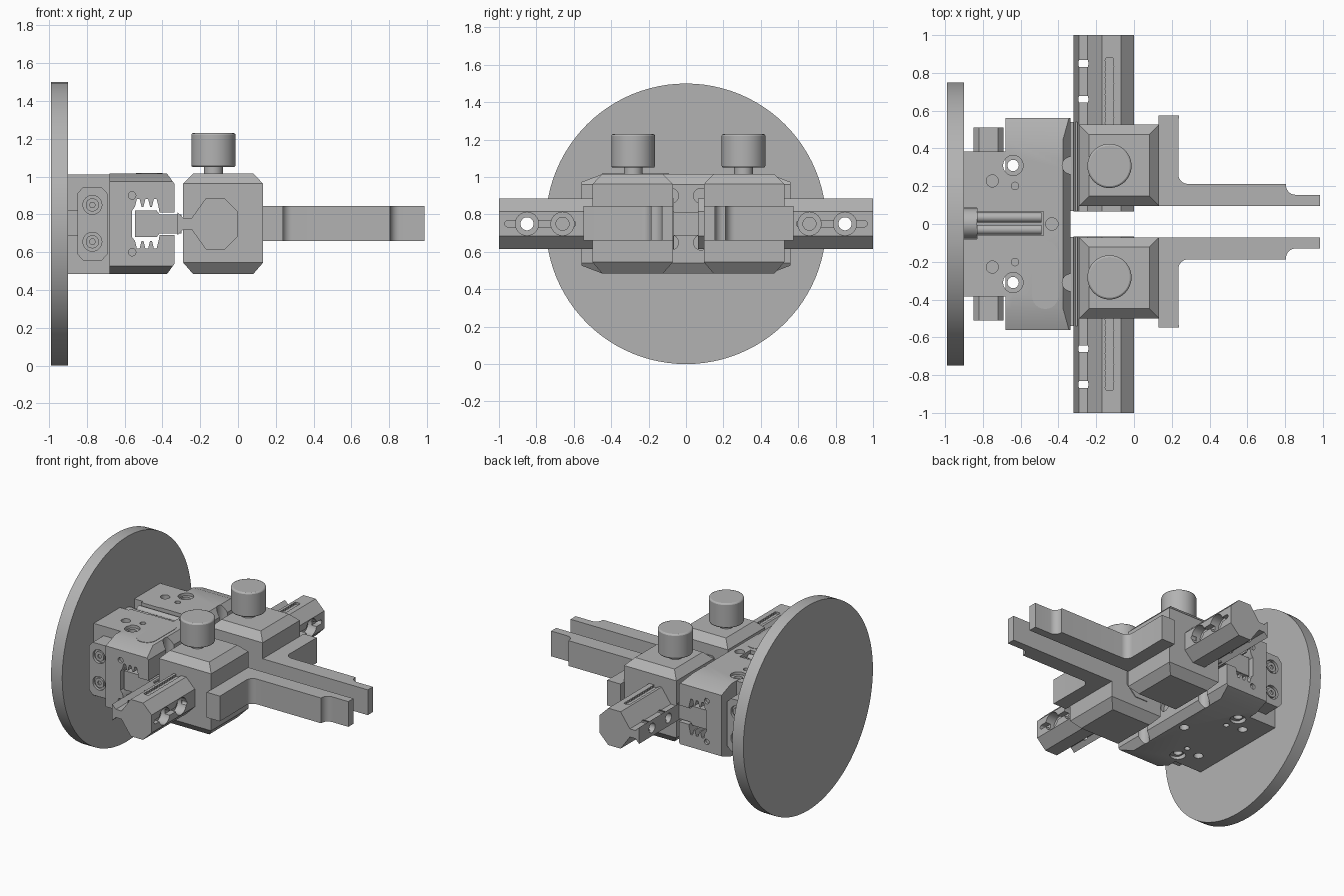
import bpy, bmesh, math
from mathutils import Vector

if "Cube" in bpy.data.objects:
    bpy.data.objects.remove(bpy.data.objects["Cube"])

grey = bpy.data.materials.new("machined grey")
grey.use_nodes = True
colour = (0.45, 0.45, 0.45, 1)
grey.diffuse_color = colour
grey.node_tree.nodes["Principled BSDF"].inputs["Base Color"].default_value = colour

MID = 0.75   # height of the gripper axis


def finish(name, bm):
    bmesh.ops.recalc_face_normals(bm, faces=bm.faces)
    mesh = bpy.data.meshes.new(name)
    bm.to_mesh(mesh)
    bm.free()
    mesh.materials.append(grey)
    ob = bpy.data.objects.new(name, mesh)
    bpy.context.collection.objects.link(ob)
    return ob


def prism(name, pts, axis, a, b):
    """Extrude a 2D outline along an axis from a to b."""
    place = {"x": lambda p, t: (t, p[0], p[1]),
             "y": lambda p, t: (p[0], t, p[1]),
             "z": lambda p, t: (p[0], p[1], t)}[axis]
    bm = bmesh.new()
    face = bm.faces.new([bm.verts.new(place(p, a)) for p in pts])
    ext = bmesh.ops.extrude_face_region(bm, geom=[face])["geom"]
    shift = Vector(place((0, 0), b - a))
    bmesh.ops.translate(bm, vec=shift, verts=[v for v in ext if isinstance(v, bmesh.types.BMVert)])
    return finish(name, bm)


def box(name, x, y, z):
    return prism(name, [(x[0], y[0]), (x[1], y[0]), (x[1], y[1]), (x[0], y[1])], "z", *z)


def cyl(name, centre, r, axis, a, b, n=32):
    pts = [(centre[0] + r * math.cos(math.tau * i / n),
            centre[1] + r * math.sin(math.tau * i / n)) for i in range(n)]
    return prism(name, pts, axis, a, b)


def stadium(u, v0, v1, r, n=12):
    """Rounded slot outline running along the second coordinate."""
    arc = [math.pi * i / n for i in range(n + 1)]
    return ([(u + r * math.cos(t), v1 - r + r * math.sin(t)) for t in arc]
            + [(u - r * math.cos(t), v0 + r - r * math.sin(t)) for t in arc])


def combine(target, tools, operation="DIFFERENCE"):
    for tool in tools:
        mod = target.modifiers.new("cut", "BOOLEAN")
        mod.operation, mod.object, mod.solver = operation, tool, "EXACT"
        bpy.context.view_layer.objects.active = target
        bpy.ops.object.modifier_apply(modifier=mod.name)
        bpy.data.objects.remove(tool)
    return target


def mirrored(half):
    """Complete an outline by reflecting it about the axis height."""
    return half + [(x, 2 * MID - z) for x, z in reversed(half)]


# Round mounting flange
cyl("mounting_flange", (0, MID), 0.75, "x", -0.99, -0.9, 96)

# Gripper base with cable slot
base = box("gripper_base", (-0.9, -0.68), (-0.385, 0.385), (0.485, 1.012))
combine(base, [box("cut", (-0.91, -0.83), (-0.08, 0.085), (0.85, 1.1)),
               box("cut", (-0.84, -0.6), (-0.06, 0.065), (0.93, 1.1)),
               box("cut", (-0.91, -0.85), (-0.5, -0.3), (0.69, 0.82)),
               box("cut", (-0.91, -0.85), (0.3, 0.5), (0.69, 0.82))])
cyl("rear_connector", (0.0025, 0.9), 0.08, "x", -0.9, -0.83)
for s, y in enumerate((-0.03, 0.035)):
    cyl(f"cable_plug_{s}", (y, 0.975), 0.026, "x", -0.83, -0.49, 20)

# Jaw housing with chamfered ends and front edges
housing = prism("jaw_housing", mirrored([(-0.68, 1.015), (-0.375, 1.015), (-0.335, 0.96)]), "y", -0.56, 0.56)
ends = mirrored([(-0.56, 0.973), (-0.45, 1.015), (0.45, 1.015), (0.56, 0.973)])
combine(housing, [prism("cut", ends, "x", -0.7, -0.3)], "INTERSECT")

# Toothed guide channel through the housing
teeth = [(-0.56, 0.82)]
for i in range(3):
    x = -0.545 + i * 0.045
    teeth += [(x, 0.84), (x + 0.01, 0.88), (x + 0.025, 0.88), (x + 0.035, 0.84)]
channel = mirrored(teeth + [(-0.415, 0.81), (-0.3, 0.81)])
cutters = [prism("cut", channel, "y", -0.7, 0.7),
           box("cut", (-0.69, -0.48), (-0.06, 0.065), (0.93, 1.1))]
for z in (0.64, 0.86):
    for y in (-0.6, 0.54):
        cyl_z = z + (0.04 if z > MID else -0.04)
        cutters.append(cyl("cut", (-0.56, cyl_z), 0.02, "y", y, y + 0.06, 16))
for z in (0.97, 0.47):
    cutters.append(cyl("cut", (-0.435, 0), 0.033, "z", z, z + 0.06, 24))
for y in (-0.31, 0.31):
    cutters.append(cyl("cut", (-0.335, y), 0.045, "z", 0.4, 1.1, 24))
    cutters.append(cyl("cut", (-0.64, y), 0.03, "z", 0.4, 1.1, 24))
    for z in (0.995, 0.465):
        cutters.append(cyl("cut", (-0.64, y), 0.053, "z", z, z + 0.04))
    for z in (0.965, 0.465):
        cutters.append(cyl("cut", (-0.63, y * 0.65), 0.02, "z", z, z + 0.07, 16))
for y in (-0.08, 0.08):
    for z in (0.65, 0.9):
        cutters.append(cyl("cut", (y, z), 0.04, "x", -0.36, -0.3, 24))
combine(housing, cutters)
combine(base, [cyl("cut", (-0.75, y), 0.032, "z", z, z + 0.07, 24)
               for y in (-0.228, 0.228) for z in (0.965, 0.465)]
        + [cyl("cut", (-0.64, y), 0.053, "z", 0.4, 1.1) for y in (-0.31, 0.31)])
prism("label_plate", stadium(-0.47, -0.45, -0.09, 0.07), "z", 1.01, 1.018)

# Sensor brackets on both sides of the base
outline = mirrored([(-0.85, 0.91), (-0.82, 0.943), (-0.72, 0.943), (-0.69, 0.91)])
for side, s in (("right", -1), ("left", 1)):
    bracket = prism(f"{side}_bracket", outline, "y", s * 0.38, s * 0.51)
    combine(bracket, [cyl("cut", (-0.77, z), 0.05, "y", s * 0.49, s * 0.53) for z in (0.655, 0.85)])
    for z in (0.655, 0.85):
        screw = cyl(f"{side}_bracket_screw", (-0.77, z), 0.035, "y", s * 0.48, s * 0.505, 24)
        combine(screw, [cyl("cut", (-0.77, z), 0.016, "y", s * 0.495, s * 0.52, 6)])

rail_half = [(-0.32, 0.81), (-0.29, 0.78), (-0.245, 0.78), (-0.17, 0.885), (-0.07, 0.885), (0, 0.815)]


def jaw(side, s):
    """One jaw: carrier, rail, clamp block, knob and finger."""
    off = 0.0125

    def span(a, b):
        return sorted((s * a, s * b))

    # Carrier running in the housing
    carrier = [(-0.545, 0.82), (-0.43, 0.82), (-0.415, 0.8), (-0.3, 0.8)]
    prism(f"{side}_carrier", mirrored(carrier), "y", *span(0.07, 0.54))

    # Dovetailed rail with adjustment groove and bolt holes
    rail = prism(f"{side}_rail", mirrored(rail_half), "y", *span(0.065, 1.0))
    steps = range(53)
    wave = [(0.018 + 0.005 * (i % 2), 0.1 + 0.015 * i) for i in steps]
    groove = [(-0.13 + w, s * y) for w, y in wave] + [(-0.13 - w, s * y) for w, y in reversed(wave)]
    lo, hi = span(0.59, 0.97)
    tools = [prism("cut", groove, "z", 0.868, 0.95),
             prism("cut", [(y, z) for z, y in stadium(MID, lo, hi, 0.016)], "x", -0.04, 0.05)]
    for y in (0.66, 0.85):
        tools.append(cyl("cut", (s * y, MID), 0.035, "x", -0.5, 0.1, 24))
        tools.append(cyl("cut", (s * y, MID), 0.062, "x", -0.07, 0.1))
    combine(rail, tools)

    # Clamp block with bevelled top and bottom
    y0, y1 = off + s * 0.083, off + s * 0.513
    bm = bmesh.new()
    rings = []
    for z, inset in ((0.485, 0.052), (0.545, 0), (0.962, 0), (1.015, 0.052)):
        xa, xb, ya, yb = -0.29 + inset, 0.133 - inset, y0 + s * inset, y1 - s * inset
        rings.append([bm.verts.new((x, y, z)) for x, y in ((xa, ya), (xb, ya), (xb, yb), (xa, yb))])
    for low, high in zip(rings, rings[1:]):
        for i in range(4):
            j = (i + 1) % 4
            bm.faces.new((low[i], low[j], high[j], high[i]))
    bm.faces.new(rings[0])
    bm.faces.new(rings[-1])
    finish(f"{side}_clamp_block", bm)

    # Clamp knob on a short stem
    spot = (-0.13, off + s * 0.295)
    cyl(f"{side}_knob_stem", spot, 0.05, "z", 1.0, 1.06)
    knob = cyl(f"{side}_knob", spot, 0.117, "z", 1.05, 1.23, 48)
    bevel = knob.modifiers.new("rounded rim", "BEVEL")
    bevel.width, bevel.segments, bevel.limit_method = 0.01, 2, "ANGLE"

    # Stepped gripping finger with filleted corners
    def fillet(cx, cy, r):
        return [(cx - r * math.cos(t), cy - r * math.sin(t))
                for t in (math.pi / 2 * i / 8 for i in range(9))]
    shape = [(0.13, 0.083), (0.985, 0.083), (0.985, 0.142)]
    shape += fillet(0.855, 0.192, 0.05)[::-1] + [(0.805, 0.2)]
    shape += fillet(0.285, 0.25, 0.05)[::-1] + [(0.237, 0.561), (0.13, 0.561)]
    prism(f"{side}_finger", [(x, off + s * y) for x, y in shape], "z", 0.66, 0.845)


jaw("right", -1)
jaw("left", 1)

# Smooth the round surfaces and keep hard edges
bpy.ops.object.select_all(action="DESELECT")
for ob in bpy.context.scene.objects:
    if ob.type == "MESH":
        ob.select_set(True)
        bpy.context.view_layer.objects.active = ob
bpy.ops.object.shade_smooth_by_angle(angle=math.radians(30))
